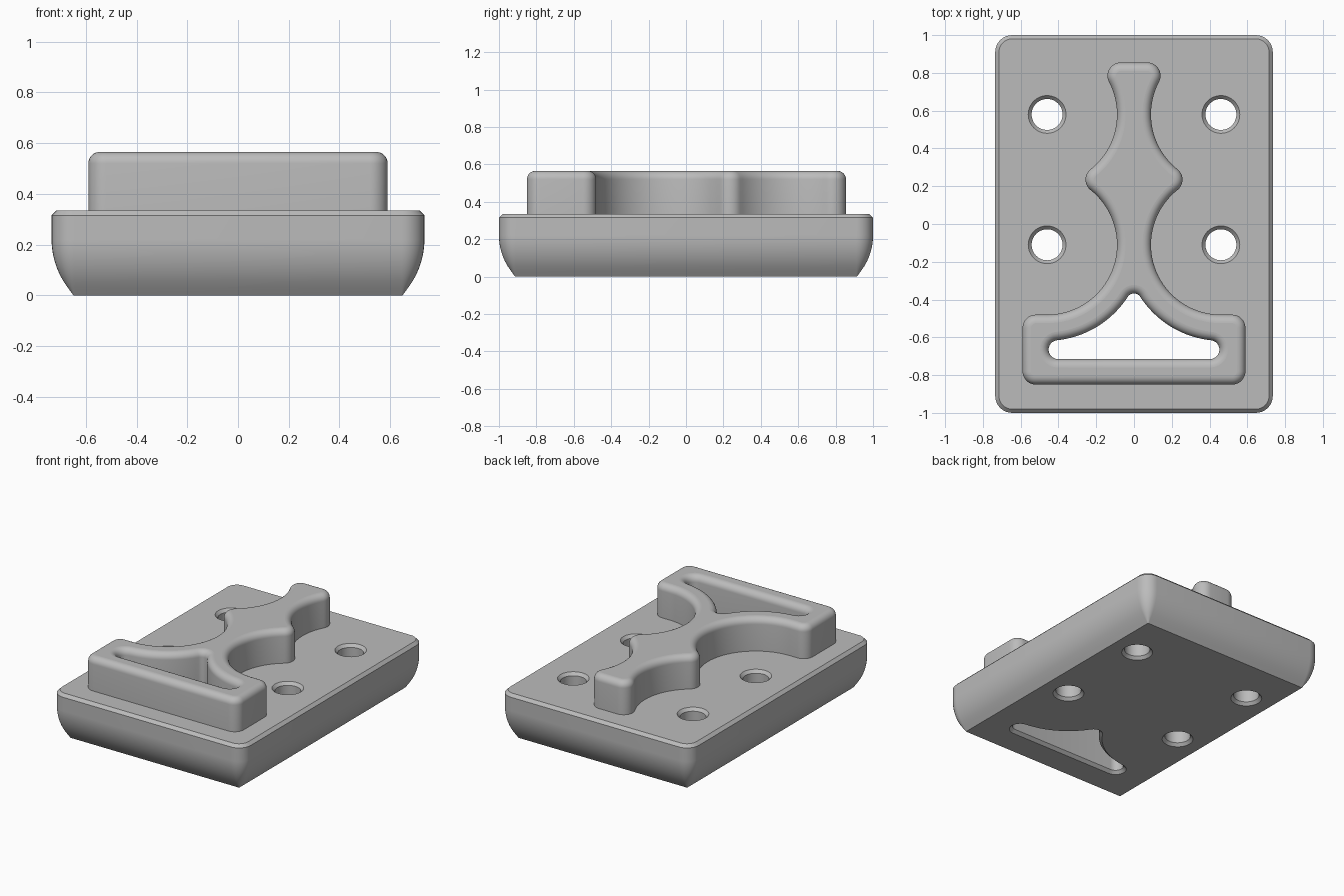
import bpy, bmesh
from math import sin, cos, pi, radians, atan2, sqrt

cube = bpy.data.objects.get("Cube")
if cube:
    bpy.data.objects.remove(cube, do_unlink=True)

TOP, PEAK = 0.335, 0.565        # deck height, raised part height
HX, HY_BACK, HY_FRONT = 0.46, 0.58, -0.11   # bolt hole centres
SCOOP, ARCH = 0.37, 0.508       # arcs struck around the bolt holes
TIP, CHAMFER, FILLET = 0.07, 0.02, 0.045

grey = bpy.data.materials.new("plain grey")
grey.use_nodes = True
grey.diffuse_color = (0.5, 0.5, 0.5, 1)
grey.node_tree.nodes["Principled BSDF"].inputs["Base Color"].default_value = grey.diffuse_color


def arc(x, y, r, start, end, n):
    angles = [start + (end - start) * i / n for i in range(n + 1)]
    return [(x + r * cos(a), y + r * sin(a)) for a in angles]


def mirrored(half):
    return half + [(-x, y) for x, y in reversed(half) if x > 1e-5]


def circle(x, y, r, n=48):
    return arc(x, y, r, 0, 2 * pi, n)[:-1]


def rounded_rect(inset):
    r, cx, cy = max(0.09 - inset, 0.004), 0.645, 0.91
    pts = []
    for i, (sx, sy) in enumerate([(1, 1), (-1, 1), (-1, -1), (1, -1)]):
        pts += arc(sx * cx, sy * cy, r, i * pi / 2, (i + 1) * pi / 2, 8)
    return pts


def emblem_outline(d):
    """Outer edge of the raised part, moved inwards by d."""
    hy = 0.855 - TIP
    reach = SCOOP + TIP
    hx = HX - sqrt(reach**2 - (hy - HY_BACK)**2)
    ty = (HY_BACK + HY_FRONT) / 2
    tx = HX - sqrt(reach**2 - (HY_BACK - ty)**2)
    a = atan2(HY_BACK - hy, HX - hx)
    b = atan2(HY_BACK - ty, HX - tx)
    r, R = TIP - d, SCOOP + d
    return mirrored(
        arc(hx, hy, r, pi / 2, a, 10)
        + arc(HX, HY_BACK, R, a + pi, b + pi, 24)[1:]
        + arc(tx, ty, r, b, -b, 10)[1:]
        + arc(HX, HY_FRONT, R, pi - b, 1.5 * pi, 36)[1:]
        + arc(0.52, -0.55, r, pi / 2, 0, 8)
        + arc(0.52, -0.78, r, 0, -pi / 2, 8))


def opening_outline(d):
    """Edge of the three-cornered opening, moved outwards by d."""
    ra, re = 0.04, 0.05
    ay = HY_FRONT - sqrt((ARCH + ra)**2 - HX**2)
    ey = -0.715 + re
    ex = HX - sqrt((ARCH + re)**2 - (HY_FRONT - ey)**2)
    a = atan2(HY_FRONT - ay, HX)
    b = atan2(HY_FRONT - ey, HX - ex)
    return mirrored(
        arc(0, ay, ra + d, pi / 2, a, 6)
        + arc(HX, HY_FRONT, ARCH - d, a + pi, b + pi, 24)[1:]
        + arc(ex, ey, re + d, b, -pi / 2, 12)[1:])


def loft(bm, rings):
    """Skin closed rings (points, z); return the first and last edge loops."""
    rows = [[bm.verts.new((x, y, z)) for x, y in pts] for pts, z in rings]
    n = len(rows[0])
    for low, high in zip(rows, rows[1:]):
        for i in range(n):
            j = (i + 1) % n
            bm.faces.new((low[i], low[j], high[j], high[i])).smooth = True
    return [[bm.edges.get((row[i], row[(i + 1) % n])) for i in range(n)]
            for row in (rows[0], rows[-1])]


def finish(name, bm, walls):
    # close the bottom and the top around every opening
    for k, up in ((0, -1), (1, 1)):
        edges = [e for wall in walls for e in wall[k]]
        bmesh.ops.triangle_fill(bm, use_beauty=True, edges=edges, normal=(0, 0, up))
        for e in edges:
            e.smooth = False
    bmesh.ops.recalc_face_normals(bm, faces=bm.faces)
    for e in bm.edges:
        if len(e.link_faces) == 2 and e.calc_face_angle() > radians(30):
            e.smooth = False
    mesh = bpy.data.meshes.new(name)
    bm.to_mesh(mesh)
    bm.free()
    mesh.materials.append(grey)
    bpy.context.collection.objects.link(bpy.data.objects.new(name, mesh))


# base block: curved underside, upright sides, chamfered rim
bm = bmesh.new()
curve_top, curve_r = 0.22, 0.314
rings = []
for i in range(13):
    z = curve_top * sin(i / 12 * pi / 2)
    rings.append((rounded_rect(curve_r - sqrt(curve_r**2 - (curve_top - z)**2)), z))
rings += [(rounded_rect(0), TOP - CHAMFER), (rounded_rect(CHAMFER), TOP)]
walls = [loft(bm, rings)]

# chamfered bolt holes
for x in (-HX, HX):
    for y in (HY_BACK, HY_FRONT):
        walls.append(loft(bm, [(circle(x, y, r), z) for r, z in (
            (0.1, 0), (0.082, CHAMFER), (0.082, TOP - CHAMFER), (0.1, TOP))]))

# opening through the base
walls.append(loft(bm, [(opening_outline(CHAMFER), 0), (opening_outline(0), CHAMFER),
                       (opening_outline(0), TOP)]))
finish("base_block", bm, walls)

# raised emblem with rounded top edges
bm = bmesh.new()
steps = [(0, TOP)]
for i in range(9):
    a = i / 8 * pi / 2
    steps.append((FILLET * (1 - cos(a)), PEAK - FILLET + FILLET * sin(a)))
walls = [loft(bm, [(shape(d), z) for d, z in steps])
         for shape in (emblem_outline, opening_outline)]
finish("raised_emblem", bm, walls)
